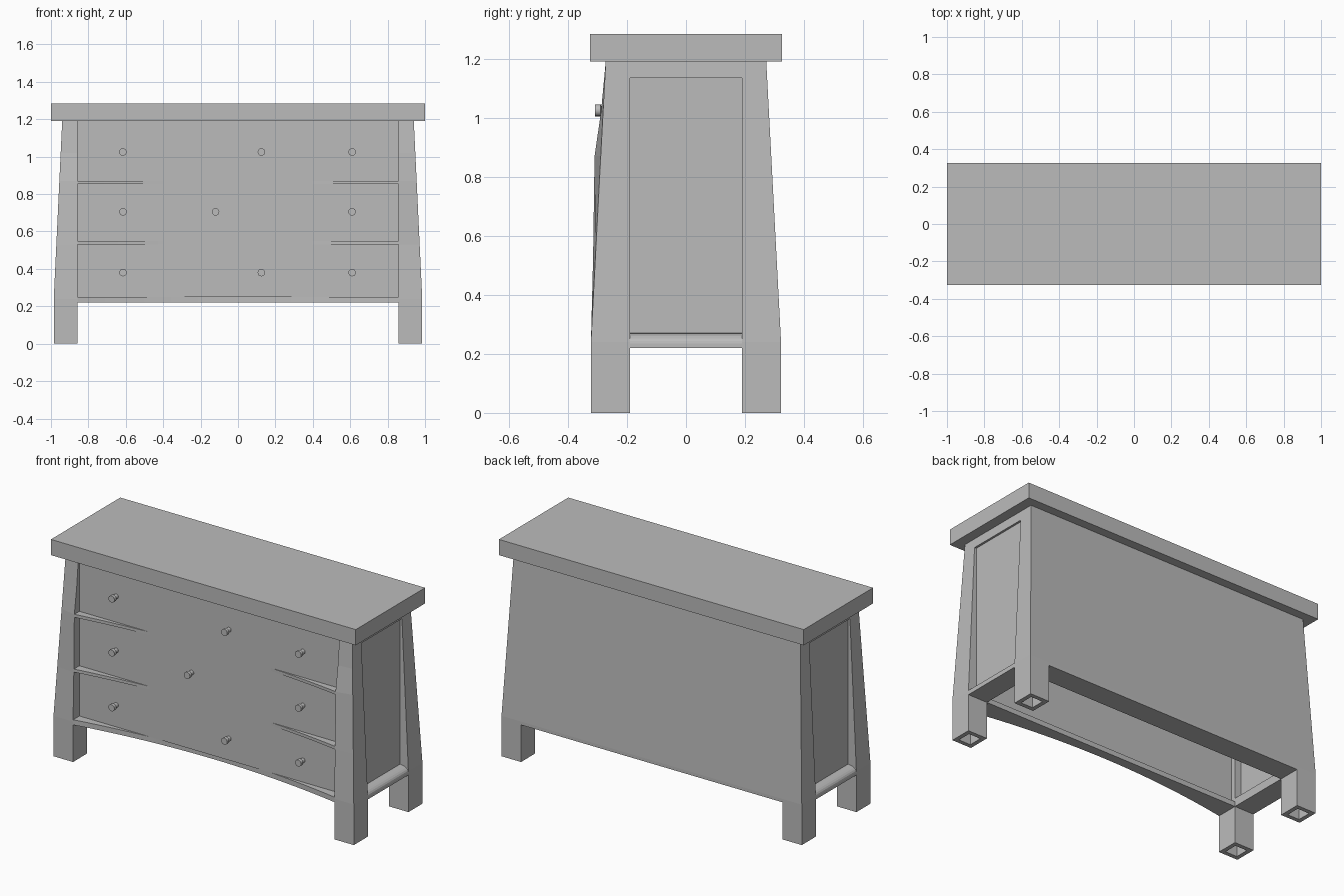
import bpy
import bmesh
import math
from mathutils import Vector

cube = bpy.data.objects.get("Cube")
if cube:
    bpy.data.objects.remove(cube, do_unlink=True)

GREY = (0.5, 0.5, 0.5, 1.0)
paint = bpy.data.materials.new("plain grey")
paint.use_nodes = True
paint.diffuse_color = GREY
paint.node_tree.nodes["Principled BSDF"].inputs["Base Color"].default_value = GREY

RAIL_Z = 0.22      # underside of the carcass
TOP_Z = 1.19       # underside of the top slab
KNEE_Z = 0.24      # legs are upright below, tapered above
INNER_X = 0.857    # inner faces of the legs
INNER_Y = 0.19
FRONT_Y = -0.262   # upright drawer face


def outer(z):
    """Half width and half depth of the tapered carcass at height z."""
    t = max(0.0, (z - KNEE_Z) / (TOP_Z - KNEE_Z))
    return 0.985 - 0.045 * t, 0.322 - 0.05 * t


def finish(name, bm):
    bmesh.ops.recalc_face_normals(bm, faces=bm.faces)
    mesh = bpy.data.meshes.new(name)
    bm.to_mesh(mesh)
    bm.free()
    mesh.materials.append(paint)
    obj = bpy.data.objects.new(name, mesh)
    bpy.context.collection.objects.link(obj)
    return obj


def loft(name, rings, hollow_foot=False):
    """Join equal rings of points into a closed solid."""
    bm = bmesh.new()
    loops = [[bm.verts.new(p) for p in ring] for ring in rings]
    for a, b in zip(loops, loops[1:]):
        for i in range(len(a)):
            j = (i + 1) % len(a)
            bm.faces.new((a[i], a[j], b[j], b[i]))
    foot = bm.faces.new(loops[0][::-1])
    bm.faces.new(loops[-1])
    if hollow_foot:
        bmesh.ops.recalc_face_normals(bm, faces=bm.faces)
        bmesh.ops.inset_region(bm, faces=[foot], thickness=0.035)
        socket = bmesh.ops.extrude_discrete_faces(bm, faces=[foot])["faces"][0]
        bmesh.ops.translate(bm, verts=socket.verts, vec=(0, 0, 0.12))
    return finish(name, bm)


def box(name, lo, hi):
    (x0, y0, z0), (x1, y1, z1) = lo, hi
    ring = [(x0, y0), (x1, y0), (x1, y1), (x0, y1)]
    return loft(name, [[(x, y, z) for x, y in ring] for z in (z0, z1)])


# Top slab
box("top_slab", (-1, -0.325, TOP_Z), (1, 0.325, 1.283))

# Tapered legs; the inner front edge of the front pair swells slightly
SWELL = {0.0: 0, KNEE_Z: 0, 0.53: 0.008, 0.87: 0.021, 1.02: 0.007, TOP_Z: 0}
for sx, side in ((1, "left"), (-1, "right")):
    for sy, end in ((-1, "front"), (1, "back")):
        rings = []
        for z, swell in SWELL.items():
            xo, yo = outer(z)
            yi = yo + (swell if sy < 0 else 0)
            corners = [(INNER_X, INNER_Y), (xo, INNER_Y), (xo, yo), (INNER_X, yi)]
            rings.append([(sx * x, sy * y, z) for x, y in corners])
        loft(f"{end}_{side}_leg", rings, hollow_foot=True)

# Back panel with its bottom rail
back = [(INNER_Y, RAIL_Z), (outer(RAIL_Z)[1], RAIL_Z), (outer(KNEE_Z)[1], KNEE_Z),
        (outer(TOP_Z)[1], TOP_Z), (0.23, TOP_Z), (0.23, 0.25), (INNER_Y, 0.25)]
loft("back_panel", [[(x, y, z) for y, z in back] for x in (-INNER_X, INNER_X)])

# Recessed side panels with a rounded sill and a flush top rail
PANEL_X, SILL_Z, HEAD_Z = 0.93, 0.27, 1.135
sill = [(INNER_X, RAIL_Z), (0.985, RAIL_Z)]
for i in range(7):
    a = math.radians(15 * i)
    sill.append((PANEL_X + 0.055 * math.cos(a), 0.235 + (SILL_Z - 0.235) * math.sin(a)))
sill.append((INNER_X, SILL_Z))
head = [(INNER_X, HEAD_Z), (outer(HEAD_Z)[0], HEAD_Z), (outer(TOP_Z)[0], TOP_Z), (INNER_X, TOP_Z)]
for s, side in ((1, "left"), (-1, "right")):
    for part, profile in (("sill", sill), ("top_rail", head)):
        loft(f"{side}_side_{part}",
             [[(s * x, y, z) for x, z in profile] for y in (-INNER_Y, INNER_Y)])
    inner, face = sorted((s * 0.90, s * PANEL_X))
    box(f"{side}_side_panel", (inner, -INNER_Y, SILL_Z - 0.02), (face, INNER_Y, HEAD_Z + 0.02))

# Upright drawer front
box("drawer_front", (-INNER_X, FRONT_Y, 0.25), (INNER_X, -0.22, TOP_Z))


def curved_rail(name, z0, z1, end_y, back_y):
    """Rail whose front edge curves inward and sinks behind the drawers."""
    bend = (FRONT_Y - end_y) / (INNER_X ** 2 - 0.4 ** 2)
    xs = [INNER_X * i / 12 for i in range(-12, 13)]
    edge = [(x, end_y + bend * (INNER_X ** 2 - x * x)) for x in xs]
    edge += [(INNER_X, back_y), (-INNER_X, back_y)]
    loft(name, [[(x, y, z) for x, y in edge] for z in (z0, z1)])


curved_rail("bottom_front_rail", RAIL_Z, 0.25, -0.321, -INNER_Y)
curved_rail("lower_divider", 0.53, 0.548, -0.314, -0.23)
curved_rail("upper_divider", 0.853, 0.871, -0.309, -0.23)

# Round knobs
KNOBS = ((1.025, 0.125), (0.705, -0.12), (0.38, 0.125))
for row, (z, middle) in enumerate(KNOBS, 1):
    for place, x in (("right", -0.615), ("middle", middle), ("left", 0.61)):
        rings = []
        for y, r in ((-0.25, 0.014), (-0.287, 0.014), (-0.289, 0.02), (-0.308, 0.02)):
            rings.append([Vector((x + r * math.cos(a), y, z + r * math.sin(a)))
                          for a in (math.tau * i / 16 for i in range(16))])
        knob = loft(f"{place}_knob_row_{row}", rings)
        bpy.ops.object.select_all(action="DESELECT")
        knob.select_set(True)
        bpy.context.view_layer.objects.active = knob
        bpy.ops.object.shade_smooth_by_angle(angle=math.radians(35))
